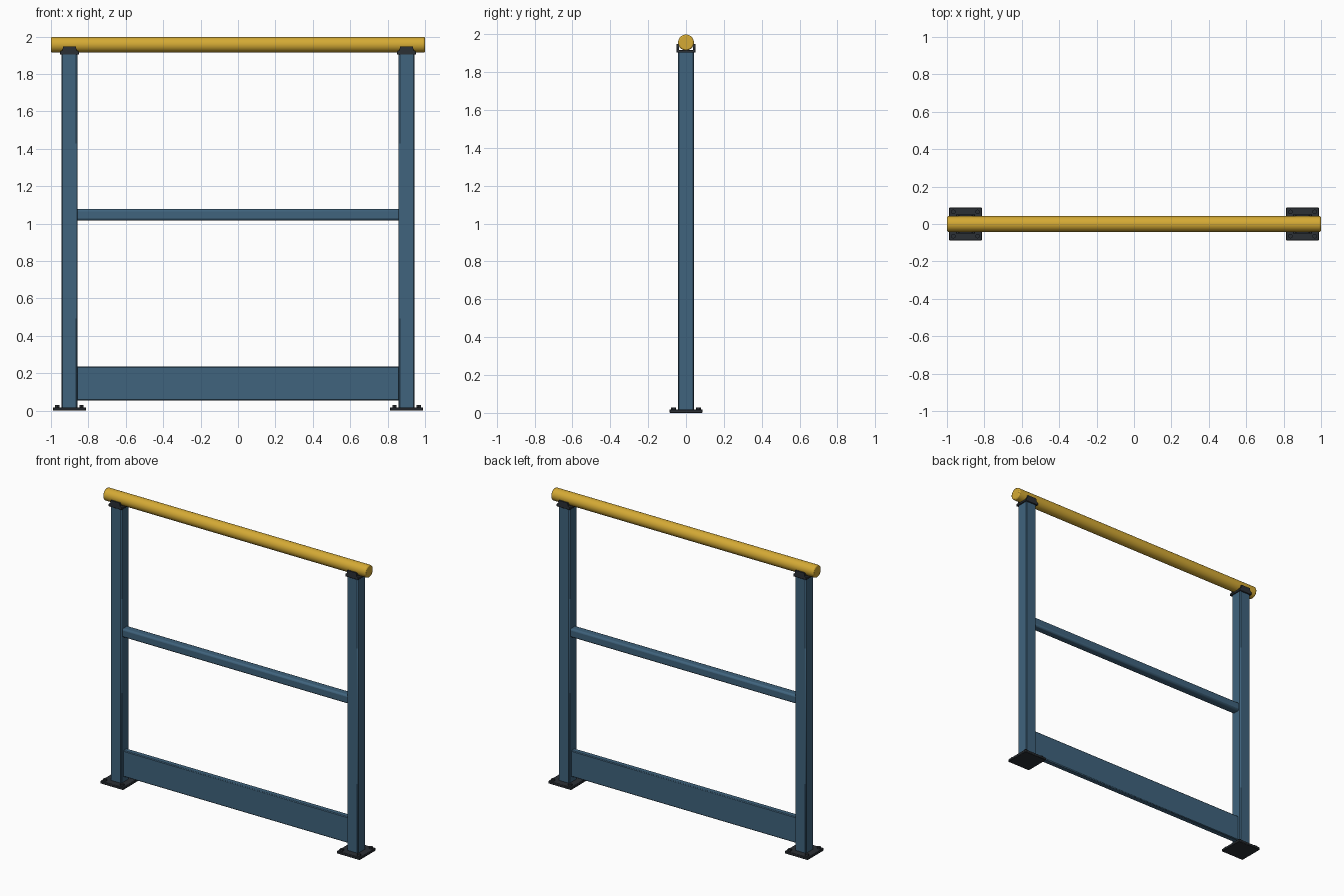
import bpy, bmesh, math
from mathutils import Matrix

if "Cube" in bpy.data.objects:
    bpy.data.objects.remove(bpy.data.objects["Cube"])


def material(name, rgb):
    m = bpy.data.materials.new(name)
    m.diffuse_color = (*rgb, 1)
    m.use_nodes = True
    m.node_tree.nodes["Principled BSDF"].inputs["Base Color"].default_value = m.diffuse_color
    return m


BLUE = material("steel blue paint", (0.05, 0.125, 0.205))
YELLOW = material("safety yellow", (0.66, 0.40, 0.035))
DARK = material("dark metal", (0.024, 0.029, 0.035))


def finish(bm, name, mat, bevel=0, segments=1):
    bmesh.ops.recalc_face_normals(bm, faces=bm.faces)
    me = bpy.data.meshes.new(name)
    bm.to_mesh(me)
    bm.free()
    me.materials.append(mat)
    ob = bpy.data.objects.new(name, me)
    bpy.context.collection.objects.link(ob)
    bpy.context.view_layer.objects.active = ob
    for o in bpy.context.selected_objects:
        o.select_set(False)
    ob.select_set(True)
    bpy.ops.object.shade_smooth_by_angle(angle=math.radians(32))
    if bevel:
        mod = ob.modifiers.new("bevel", "BEVEL")
        mod.width, mod.segments = bevel, segments
        mod.limit_method, mod.angle_limit = "ANGLE", math.radians(40)
    return ob


def box(name, lo, hi, mat, bevel=0, segments=1):
    bm = bmesh.new()
    size = [b - a for a, b in zip(lo, hi)]
    mid = [(a + b) / 2 for a, b in zip(lo, hi)]
    bmesh.ops.create_cube(bm, size=1, matrix=Matrix.Translation(mid) @ Matrix.Diagonal((*size, 1)))
    return finish(bm, name, mat, bevel, segments)


def cylinder(name, centre, radius, depth, sides, mat, along_x=False, bevel=0):
    bm = bmesh.new()
    turn = Matrix.Rotation(math.pi / 2, 4, "Y") if along_x else Matrix.Identity(4)
    bmesh.ops.create_cone(bm, cap_ends=True, segments=sides, radius1=radius, radius2=radius,
                          depth=depth, matrix=Matrix.Translation(centre) @ turn)
    return finish(bm, name, mat, bevel, 2)


def cheek(name, x, y0, y1, mat):
    # tapered saddle side, drawn in xz and extruded along y
    profile = [(-0.05, 1.915), (0.05, 1.915), (0.048, 1.921), (0.038, 1.927),
               (0.034, 1.948), (-0.034, 1.948), (-0.038, 1.927), (-0.048, 1.921)]
    bm = bmesh.new()
    face = bm.faces.new([bm.verts.new((x + px, y0, pz)) for px, pz in profile])
    ext = bmesh.ops.extrude_face_region(bm, geom=[face])
    verts = [v for v in ext["geom"] if isinstance(v, bmesh.types.BMVert)]
    bmesh.ops.translate(bm, verts=verts, vec=(0, y1 - y0, 0))
    return finish(bm, name, mat)


# Top handrail
cylinder("top_handrail", (0, 0, 1.957), 0.042, 2.0, 32, YELLOW, True, 0.007)

# Middle rail and toe board between the posts
box("middle_rail", (-0.87, -0.03, 1.017), (0.87, 0.03, 1.077), BLUE, 0.012, 2)
box("toe_board", (-0.87, -0.02, 0.055), (0.87, 0.02, 0.235), BLUE, 0.005)

# Posts with base plates, bolts and handrail saddles
for side, x in (("left", -0.901), ("right", 0.901)):
    box(f"{side}_post", (x - 0.042, -0.042, 0.012), (x + 0.042, 0.042, 1.91), BLUE, 0.006)
    box(f"{side}_base_plate", (x - 0.088, -0.088, 0), (x + 0.088, 0.088, 0.018), DARK, 0.003)
    for i in (-1, 1):
        for j in (-1, 1):
            cylinder(f"{side}_bolt", (x + i * 0.065, j * 0.065, 0.021), 0.013, 0.016, 6, DARK)
    box(f"{side}_saddle_base", (x - 0.05, -0.05, 1.903), (x + 0.05, 0.05, 1.917), DARK, 0.002)
    cheek(f"{side}_saddle_front", x, -0.05, -0.036, DARK)
    cheek(f"{side}_saddle_back", x, 0.036, 0.05, DARK)
